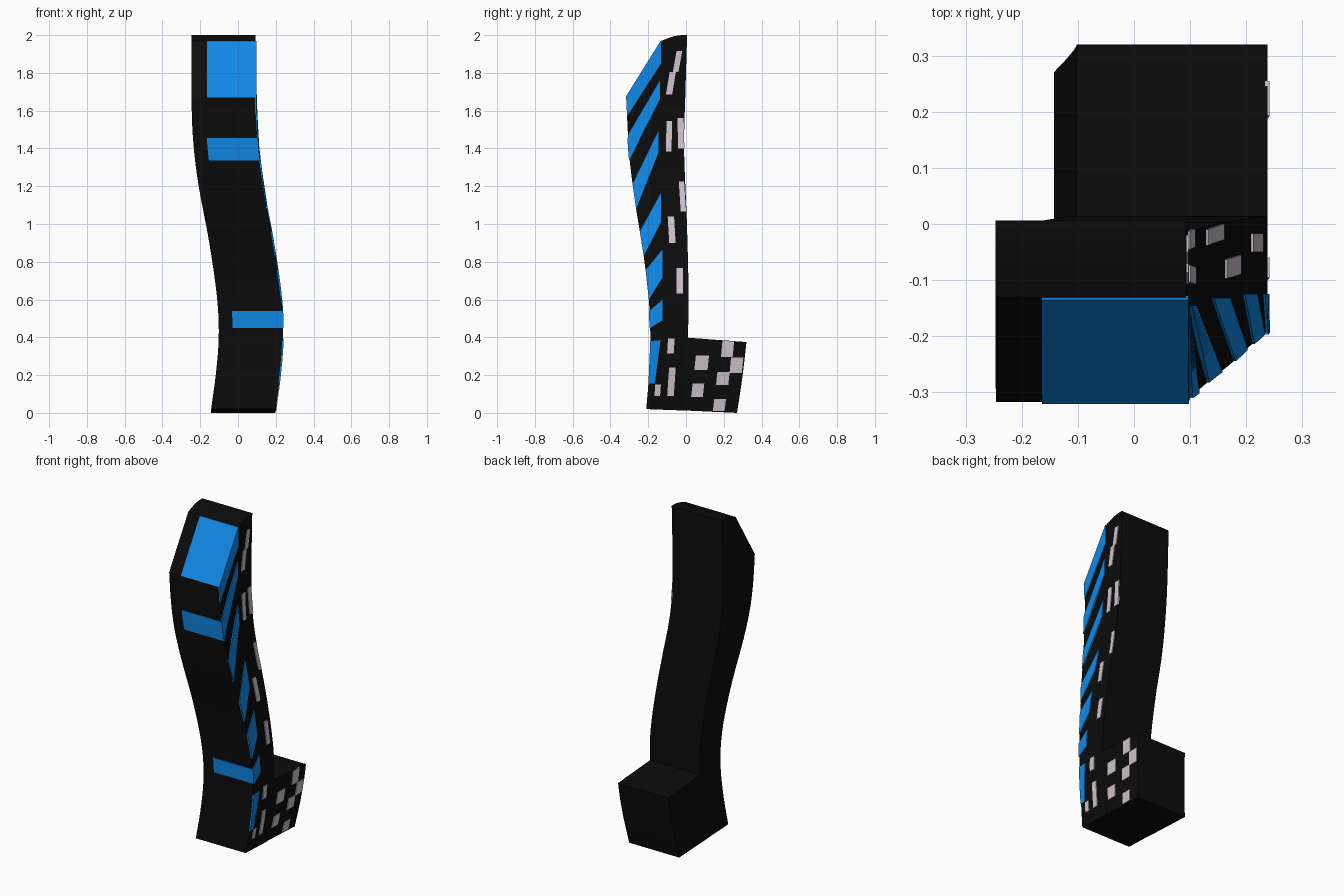
import bpy, math
from mathutils import Vector

if "Cube" in bpy.data.objects:
    bpy.data.objects.remove(bpy.data.objects["Cube"])


def material(name, rgb):
    m = bpy.data.materials.new(name)
    m.diffuse_color = (*rgb, 1)
    m.use_nodes = True
    m.node_tree.nodes["Principled BSDF"].inputs["Base Color"].default_value = m.diffuse_color
    return m


BLACK = material("black shell", (0.0035, 0.0035, 0.0035))
BLUE = material("bright blue", (0.005, 0.25, 0.80))
PALE = material("pale lilac window", (0.62, 0.55, 0.61))


def curve(points):
    """Smooth height -> value function through a few (z, value) points."""
    def slope(i):
        a, b = points[max(i - 1, 0)], points[min(i + 1, len(points) - 1)]
        return (b[1] - a[1]) / (b[0] - a[0])

    def f(z):
        z = min(max(z, points[0][0]), points[-1][0])
        i = max(k for k in range(len(points) - 1) if points[k][0] <= z)
        (z0, v0), (z1, v1) = points[i], points[i + 1]
        h = z1 - z0
        t = (z - z0) / h
        return (v0 * (1 + 2 * t) * (1 - t) ** 2 + slope(i) * h * t * (1 - t) ** 2
                + v1 * t * t * (3 - 2 * t) + slope(i + 1) * h * t * t * (t - 1))
    return f


HALF = 0.170
mid = curve([(0, .027), (.2, .053), (.4, .068), (.6, .060), (.9, .018), (1.2, -.038),
             (1.4, -.064), (1.6, -.075), (2, -.077)])
back = curve([(0, .0), (.4, .010), (.6, .014), (1, .005), (1.4, -.010), (1.7, -.003), (2, .006)])
belly = curve([(0, -.212), (.2, -.196), (.4, -.189), (.6, -.197), (.83, -.224),
               (1.1, -.267), (1.35, -.299), (1.67, -.317)])
crown = [(1.67, -.317), (1.97, -.130), (1.985, -.092), (1.995, -.06), (2.0, -.025)]


def front(z):
    if z <= 1.67:
        return belly(z)
    for (z0, y0), (z1, y1) in zip(crown, crown[1:]):
        if z <= z1:
            return y0 + (y1 - y0) * (z - z0) / (z1 - z0)
    return crown[-1][1]


def finish(name, verts, faces, mat):
    me = bpy.data.meshes.new(name)
    me.from_pydata(verts, [], faces)
    me.materials.append(mat)
    ob = bpy.data.objects.new(name, me)
    bpy.context.collection.objects.link(ob)
    bpy.context.view_layer.objects.active = ob
    ob.select_set(True)
    bpy.ops.object.shade_smooth_by_angle(angle=math.radians(20))
    ob.select_set(False)
    return ob


def loft(name, rings, mat):
    """Skin a stack of four-cornered rings."""
    verts = [v for r in rings for v in r]
    faces = [(3, 2, 1, 0)]
    for k in range(len(rings) - 1):
        for i in range(4):
            j = (i + 1) % 4
            faces.append((4 * k + i, 4 * k + j, 4 * k + 4 + j, 4 * k + 4 + i))
    n = 4 * len(rings) - 4
    faces.append((n, n + 1, n + 2, n + 3))
    finish(name, verts, faces, mat)


def ring(z, y0, y1, z0, z1):
    a, b = mid(z) - HALF, mid(z) + HALF
    return [(a, y0, z0), (b, y0, z0), (b, y1, z1), (a, y1, z1)]


# Curved tower
levels = [.02 + 1.65 * i / 32 for i in range(33)] + [1.77, 1.87] + [c[0] for c in crown[1:]]
loft("tower", [ring(z, front(z), back(z), z, z - .008 * (z < .03)) for z in levels], BLACK)

# Leaning base block behind the tower
rings = []
for i in range(9):
    t = i / 8
    z = .4 * t
    rings.append(ring(z, -.03, .270 + .062 * t - .012 * t * t,
                      .014 + .387 * t, .375 * t))
loft("base_block", rings, BLACK)


def plate(name, corners, place, mat, steps=8):
    """Thin plate: corners are bottom-left, bottom-right, top-right, top-left."""
    a, b, c, d = [Vector(p) for p in corners]
    rings = []
    for k in range(steps + 1):
        t = k / steps
        l, r = a.lerp(d, t), b.lerp(c, t)
        rings.append([place(l, .004), place(r, .004), place(r, -.004), place(l, -.004)])
    loft(name, rings, mat)


def on_side(p, out):
    return (mid(p.y) + HALF + out, p.x, p.y)


def on_front(p, out):
    return (mid(p.y) + p.x, front(p.y) - out, p.y)


# Front panels, running to the right-hand edge
for name, z0, z1, left in (("sloped_screen", 1.67, 1.968, -.088),
                           ("upper_front_panel", 1.335, 1.455, -.097),
                           ("lower_front_panel", .45, .54, -.097)):
    plate(name, [(left, z0), (HALF + .004, z0), (HALF + .004, z1), (left, z1)], on_front, BLUE)

# Slanted side stripes: inner y, front low/high z, inner low/high z
stripes = [(-.132, 1.57, 1.67, 1.85, 1.965), (-.138, 1.34, 1.47, 1.66, 1.76),
           (-.145, 1.08, 1.21, 1.38, 1.495), (-.132, .83, .96, 1.01, 1.165),
           (-.125, .60, .755, .715, .865), (-.125, .45, .54, .49, .60)]
for i, (y, f0, f1, i0, i1) in enumerate(stripes):
    plate(f"side_stripe_{i + 1}", [(front(f0), f0), (y, i0), (y, i1), (front(f1), f1)],
          on_side, BLUE)
plate("side_stripe_7", [(front(.155), .155), (-.165, .155), (-.135, .385), (front(.37), .38)],
      on_side, BLUE)

# Scattered side windows: y, z, width, height, lean
windows = [(-.045, 1.86, .03, .11, .02), (-.08, 1.745, .033, .12, .02),
           (-.09, 1.465, .03, .16, .004), (-.027, 1.48, .033, .16, -.004),
           (-.019, 1.145, .028, .16, -.01), (-.076, .97, .034, .14, -.008),
           (-.033, .70, .033, .135, 0), (-.08, .355, .035, .08, .005),
           (-.077, .165, .035, .15, .01), (-.15, .12, .03, .06, .004),
           (.083, .265, .07, .075, .008), (.062, .12, .062, .07, .008),
           (.22, .338, .062, .085, .008), (.267, .252, .065, .08, .008),
           (.195, .182, .065, .07, .008), (.177, .042, .062, .062, .008)]
for i, (y, z, w, h, s) in enumerate(windows):
    w, h, s = w / 2, h / 2, s / 2
    plate(f"side_window_{i + 1}", [(y - w - s, z - h), (y + w - s, z - h),
                                   (y + w + s, z + h), (y - w + s, z + h)], on_side, PALE, 4)
